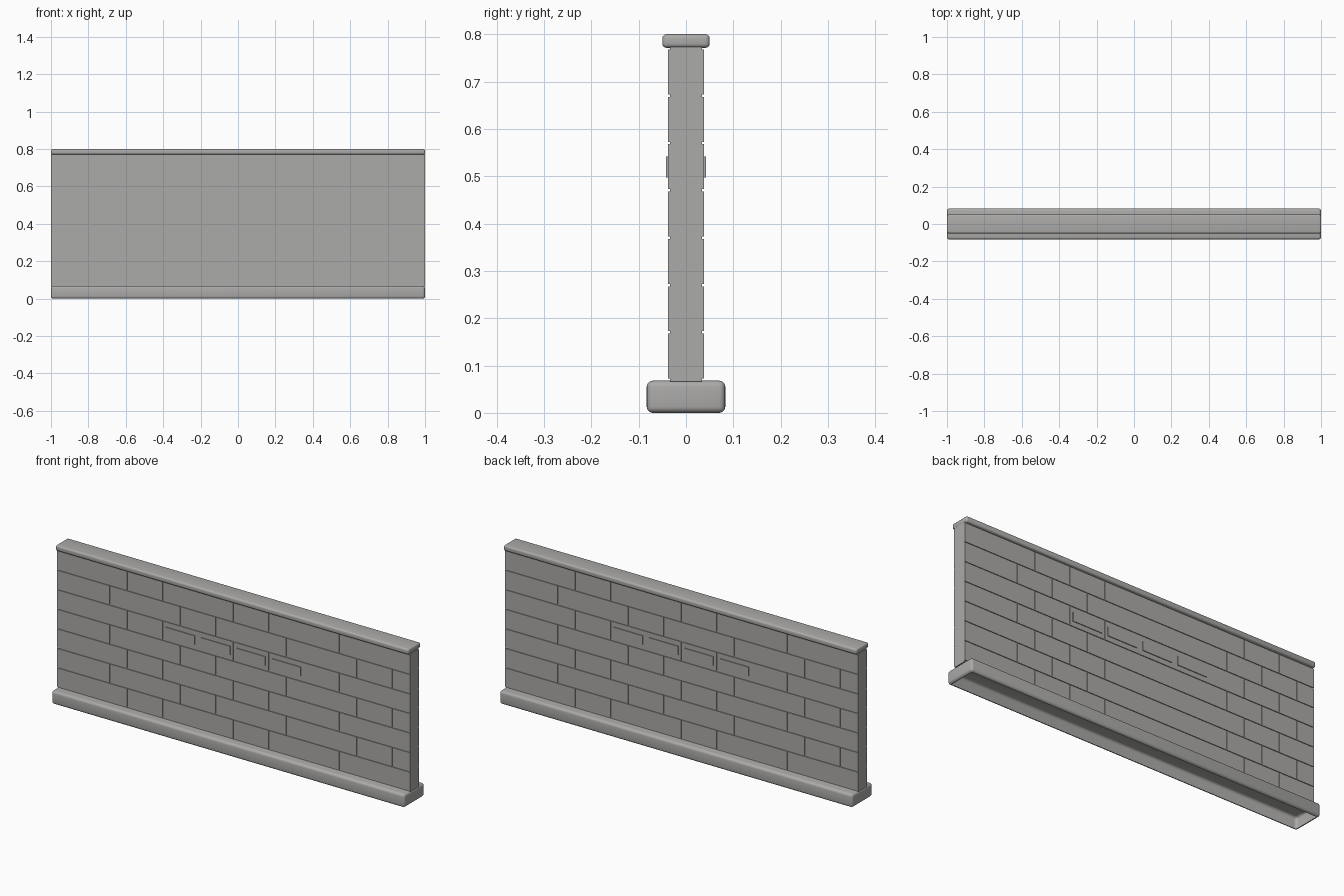
import bpy
import bmesh

old = bpy.data.objects.get("Cube")
if old:
    bpy.data.objects.remove(old, do_unlink=True)

stone = bpy.data.materials.new("grey_stone")
stone.use_nodes = True
grey = (0.41, 0.405, 0.395, 1)
stone.diffuse_color = grey
stone.node_tree.nodes["Principled BSDF"].inputs["Base Color"].default_value = grey


def add_box(bm, low, high):
    """Add an axis-aligned box between two corners."""
    verts = bmesh.ops.create_cube(bm, size=1)["verts"]
    for v in verts:
        for i in range(3):
            v.co[i] = low[i] if v.co[i] < 0 else high[i]


def finish(bm, name, smooth=False):
    mesh = bpy.data.meshes.new(name)
    bm.to_mesh(mesh)
    bm.free()
    mesh.materials.append(stone)
    obj = bpy.data.objects.new(name, mesh)
    bpy.context.collection.objects.link(obj)
    if smooth:
        bpy.ops.object.select_all(action="DESELECT")
        obj.select_set(True)
        bpy.context.view_layer.objects.active = obj
        bpy.ops.object.shade_smooth_by_angle(angle=0.7)
    return obj


def rounded_slab(name, half_depth, z0, z1, radius, open_bottom=False):
    bm = bmesh.new()
    add_box(bm, (-1, -half_depth, z0), (1, half_depth, z1))
    bmesh.ops.bevel(bm, geom=bm.edges[:], offset=radius, segments=4,
                    profile=0.5, affect="EDGES")
    if open_bottom:
        bottom = [f for f in bm.faces if f.normal.z < -0.999]
        bmesh.ops.delete(bm, geom=bottom, context="FACES")
    return finish(bm, name, smooth=True)


BASE_TOP, ROW, ROWS, BRICK = 0.07, 0.1, 7, 0.2
CORE, FACE, VENT = 0.034, 0.038, 0.042
GAP_Z, GAP_X = 0.0025, 0.0008

# Hollow plinth and coping
rounded_slab("plinth", 0.083, 0, 0.068, 0.013, open_bottom=True)
rounded_slab("coping", 0.05, 0.771, 0.8, 0.009)

# Mortar core
bm = bmesh.new()
add_box(bm, (-1, -CORE, 0.066), (1, CORE, 0.773))
finish(bm, "mortar_core")

# Running-bond brick faces and raised vent plates on both sides
for side, label in ((-1, "front"), (1, "back")):
    bricks = bmesh.new()
    for row in range(ROWS):
        z = BASE_TOP + row * ROW
        shift = BRICK / 2 if row % 2 else 0
        for i in range(11):
            x0 = max(-1, -1 - shift + i * BRICK)
            x1 = min(1, -1 - shift + (i + 1) * BRICK)
            if x1 - x0 < 0.01:
                continue
            left = x0 if x0 <= -1 else x0 + GAP_X
            right = x1 if x1 >= 1 else x1 - GAP_X
            ys = sorted((side * CORE, side * FACE))
            add_box(bricks, (left, ys[0], z + GAP_Z), (right, ys[1], z + ROW - GAP_Z))
    finish(bricks, label + "_bricks")

    vents = bmesh.new()
    for i in range(4):
        x = -0.3 + i * BRICK
        ys = sorted((side * FACE, side * VENT))
        add_box(vents, (x - 0.083, ys[0], 0.497), (x + 0.083, ys[1], 0.542))
    finish(vents, label + "_vent_plates")
